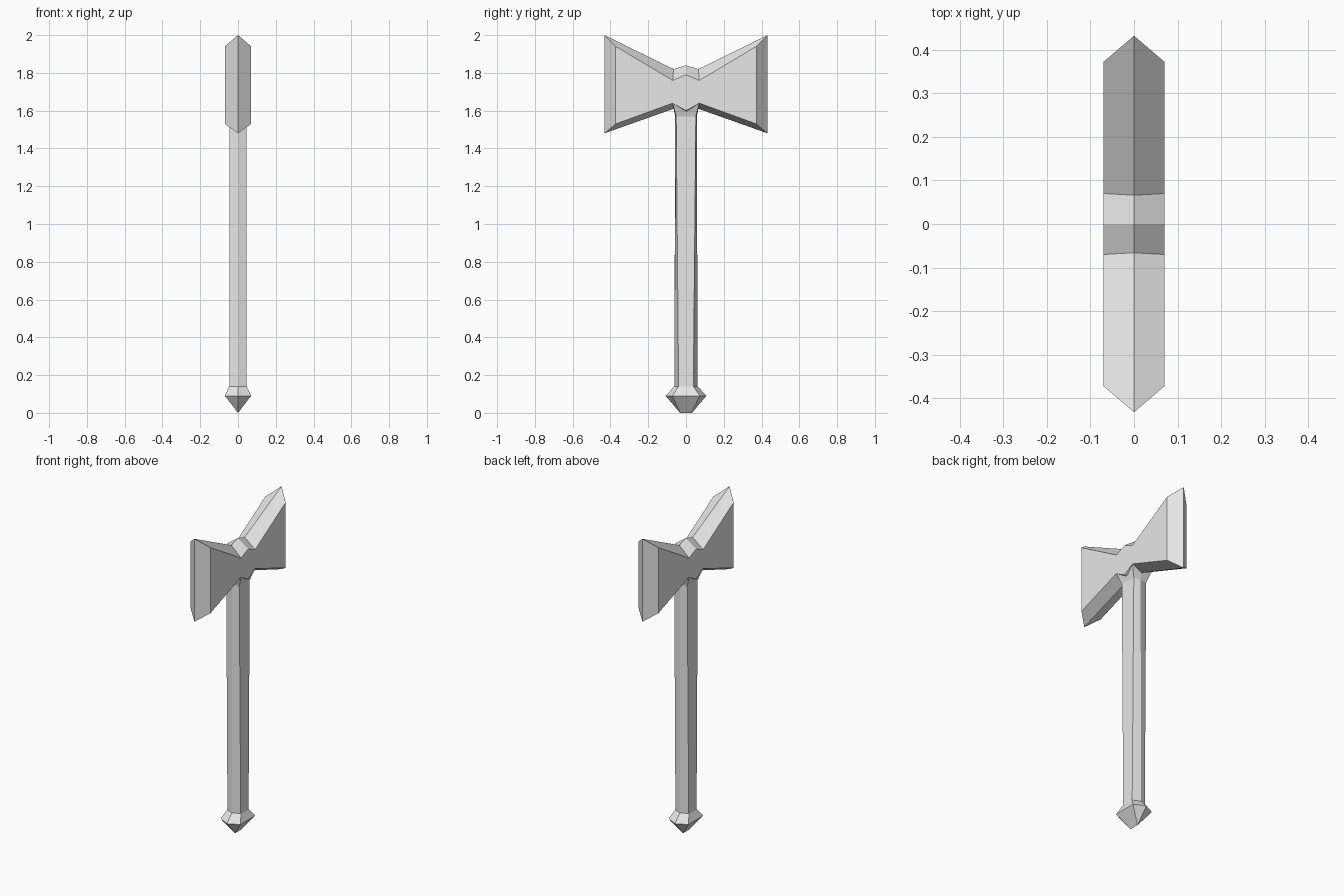
import bpy
import bmesh

cube = bpy.data.objects.get("Cube")
if cube:
    bpy.data.objects.remove(cube, do_unlink=True)

grey = bpy.data.materials.new("light_grey")
grey.use_nodes = True
grey.diffuse_color = (0.8, 0.8, 0.8, 1)
grey.node_tree.nodes["Principled BSDF"].inputs["Base Color"].default_value = (0.8, 0.8, 0.8, 1)


def loft(name, rings):
    """Join matching rings of points with quads and cap both ends."""
    bm = bmesh.new()
    loops = [[bm.verts.new(p) for p in ring] for ring in rings]
    for a, b in zip(loops, loops[1:]):
        for i in range(len(a)):
            j = (i + 1) % len(a)
            bm.faces.new((a[i], a[j], b[j], b[i]))
    bm.faces.new(loops[0])
    bm.faces.new(loops[-1])
    bmesh.ops.remove_doubles(bm, verts=bm.verts, dist=0.0005)
    bmesh.ops.recalc_face_normals(bm, faces=bm.faces)
    mesh = bpy.data.meshes.new(name)
    bm.to_mesh(mesh)
    bm.free()
    mesh.materials.append(grey)
    obj = bpy.data.objects.new(name, mesh)
    bpy.context.collection.objects.link(obj)
    return obj


def blade_ring(x, half):
    """Mirror half of the double-blade outline (y, z) across y = 0."""
    outline = half + [(-y, z) for y, z in half[-2:0:-1]]
    return [(x, y, z) for y, z in outline]


def hex_ring(x, flat, ridge, z):
    """Hexagon with flat sides facing x and ridges facing y."""
    return [(x, -flat, z), (x, flat, z), (0, ridge, z),
            (-x, flat, z), (-x, -flat, z), (0, -ridge, z)]


# Double axe head: two flat cheeks bevelled out to a sharp middle outline
cheek = [(0, 1.79), (0.07, 1.76), (0.372, 1.94), (0.372, 1.53), (0.07, 1.64), (0, 1.60)]
edge = [(0, 1.84), (0.066, 1.82), (0.432, 2.0), (0.432, 1.48), (0.066, 1.61), (0, 1.585)]
loft("axe_head", [blade_ring(-0.07, cheek), blade_ring(0, edge), blade_ring(0.07, cheek)])

# Collar flaring from the handle into the head
collar_top = [(x, y, 1.64 if x else 1.61) for x, y, z in hex_ring(0.07, 0.07, 0.066, 0)]
loft("collar", [hex_ring(0.045, 0.052, 0.057, 1.57), collar_top])

# Handle, with side flats narrowing towards the bottom
loft("handle", [hex_ring(0.046, 0.039, 0.062, 0.14), hex_ring(0.045, 0.052, 0.057, 1.57)])

# Pommel, flaring out then closing to a short ridge
loft("pommel", [hex_ring(0, 0.03, 0.031, 0), hex_ring(0.069, 0.073, 0.108, 0.09),
                hex_ring(0.047, 0.039, 0.062, 0.14)])
